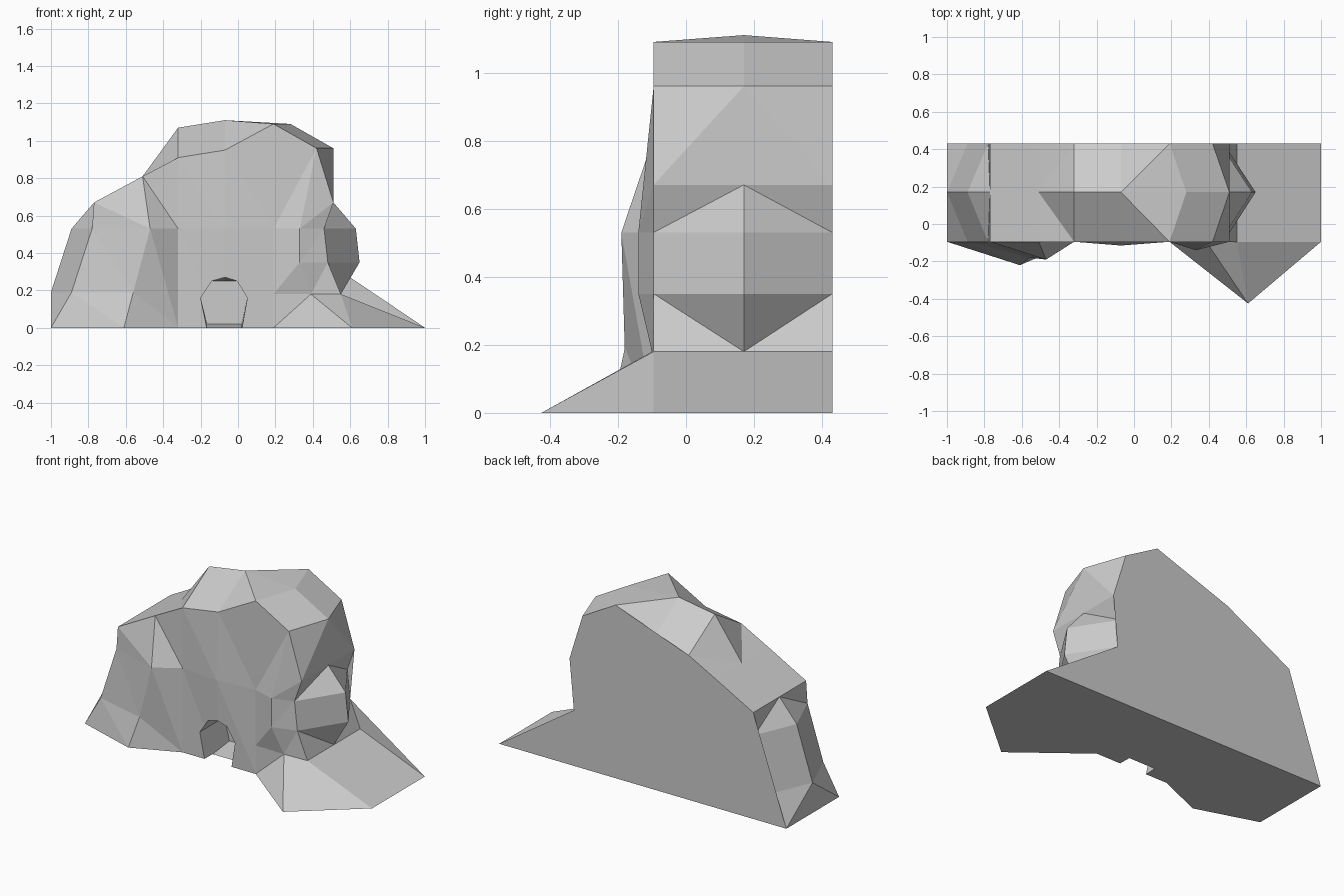
import bpy, bmesh

if "Cube" in bpy.data.objects:
    bpy.data.objects.remove(bpy.data.objects["Cube"])

def make(name, bm):
    bmesh.ops.recalc_face_normals(bm, faces=bm.faces)
    me = bpy.data.meshes.new(name)
    bm.to_mesh(me)
    bm.free()
    ob = bpy.data.objects.new(name, me)
    bpy.context.collection.objects.link(ob)
    return ob

# Arched outline shared by the front and back, and the fuller middle outline (x, z)
edge = [(-1, 0), (-.89, .19), (-.78, .53), (-.77, .67), (-.51, .81), (-.32, .91), (-.07, .95),
        (.19, 1.09), (.42, .96), (.51, .67), (.46, .53), (.48, .35), (.55, .18), (1, 0)]
middle = [(-1, 0), (-1, .19), (-.89, .53), (-.77, .67), (-.51, .81), (-.32, 1.07), (-.07, 1.11),
          (.28, 1.09), (.51, .96), (.51, .67), (.63, .53), (.65, .35), (.55, .18), (1, 0)]

bm = bmesh.new()
F, M, B = [[bm.verts.new((x, y, z)) for x, z in ring]
           for ring, y in ((edge, -.095), (middle, .17), (edge, .43))]
for near, far in ((F, M), (M, B)):
    for i in range(len(edge) - 1):
        bm.faces.new((near[i], near[i + 1], far[i + 1], far[i]))
bm.faces.new(B)

# Front face control points: left bulge, centre wall, right bulge and ramp
P = {k: bm.verts.new(co) for k, co in {
    "l0": (-.61, -.22, 0), "l1": (-.56, -.18, .19), "l2": (-.47, -.19, .53),
    "c0": (-.32, -.095, 0), "c2": (-.32, -.095, .53),
    "m0": (-.07, -.095, 0), "m2": (-.07, -.115, .53),
    "r0": (.19, -.095, 0), "r1": (.19, -.095, .18), "r2": (.19, -.095, .35), "r3": (.19, -.095, .53),
    "e1": (.39, -.1, .18), "e2": (.33, -.14, .35), "e3": (.33, -.14, .53),
    "tip": (.61, -.425, 0)}.items()}
front_faces = [
    (0, "l0", "l1", 1), (1, "l1", "l2", 2), (2, "l2", 4, 3),
    ("l0", "c0", "l1"), ("l1", "c0", "l2"), ("l2", "c0", "c2"), ("l2", "c2", 5, 4),
    ("c2", "m2", 6, 5), ("m2", "r3", 7, 6), ("c0", "m0", "m2", "c2"),
    ("m0", "r0", "r1", "r2", "r3", "m2"),
    ("r3", "e3", 8, 7), ("e3", 10, 9, 8), ("e2", 11, 10, "e3"), ("e1", 12, 11, "e2"),
    ("r2", "e2", "e3", "r3"), ("r1", "e1", "e2", "r2"),
    ("r0", "tip", "e1", "r1"), ("tip", 13, 12, "e1")]
for f in front_faces:
    bm.faces.new([F[k] if isinstance(k, int) else P[k] for k in f])

# Underside
bm.faces.new([F[0]] + [P[k] for k in ("l0", "c0", "m0", "r0", "tip")]
             + [F[13], M[13], B[13], B[0], M[0]])
bmesh.ops.triangulate(bm, faces=[f for f in bm.faces if len(f.verts) > 3])
rock = make("rock_with_cave", bm)

# Cave cutter: arch shape whose floor rises and roof lowers toward the back
arch = [(-.165, 0), (-.2, .16), (-.14, .25), (-.07, .27), (-.005, .25), (.05, .16), (.02, 0)]
bm = bmesh.new()
rings = []
for y, low, high in ((-.4, -.01, 1), (-.1, -.01, 1), (.15, .02, .25)):
    rings.append([bm.verts.new((x, y, min(max(z, low) if z else low, high))) for x, z in arch])
for a, b in zip(rings, rings[1:]):
    for i in range(7):
        j = (i + 1) % 7
        bm.faces.new((a[i], a[j], b[j], b[i]))
bm.faces.new(rings[0])
bm.faces.new(rings[-1])
cutter = make("cave_cutter", bm)
cutter.hide_render = True
cutter.hide_viewport = False

mod = rock.modifiers.new("cave", "BOOLEAN")
mod.operation = "DIFFERENCE"
mod.solver = "EXACT"
mod.object = cutter
bpy.context.view_layer.objects.active = rock
rock.select_set(True)
bpy.ops.object.modifier_apply(modifier=mod.name)
bpy.data.objects.remove(cutter)
